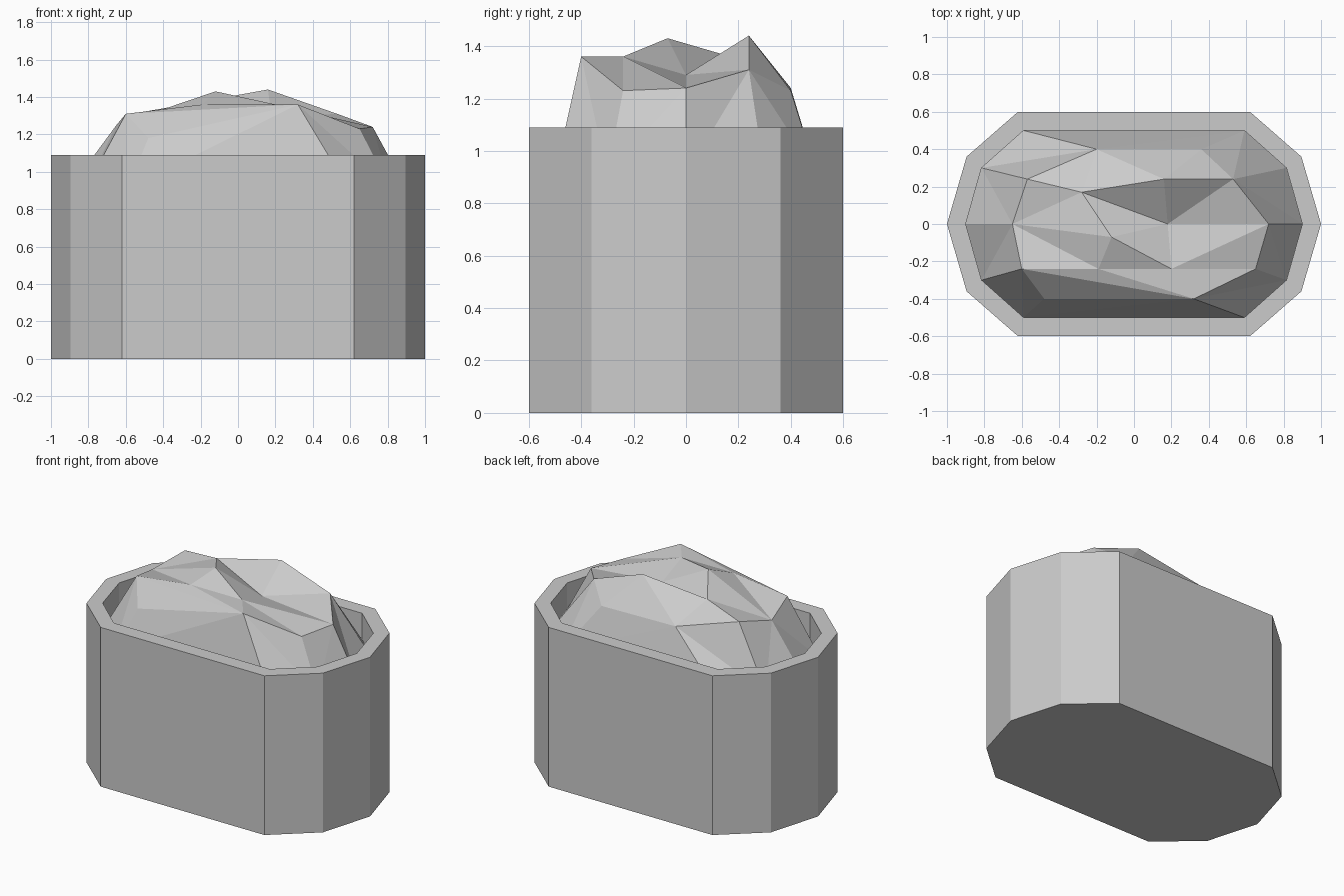
import bpy
import bmesh

if "Cube" in bpy.data.objects:
    bpy.data.objects.remove(bpy.data.objects["Cube"], do_unlink=True)

stone = bpy.data.materials.new("light grey")
stone.use_nodes = True
colour = (0.6, 0.6, 0.6, 1)
stone.diffuse_color = colour
stone.node_tree.nodes["Principled BSDF"].inputs["Base Color"].default_value = colour

RIM_Z = 1.09
FILL_Z = 0.91


def ring(tip, shoulder, corner):
    """Ten-sided outline, counter-clockwise from the +x tip."""
    quarter = [shoulder, corner]
    left = [(-x, y) for x, y in reversed(quarter)]
    half = [(tip, 0)] + quarter + left
    return half + [(-x, -y) for x, y in half]


def finish(name, bm):
    bmesh.ops.recalc_face_normals(bm, faces=bm.faces)
    mesh = bpy.data.meshes.new(name)
    bm.to_mesh(mesh)
    bm.free()
    mesh.materials.append(stone)
    obj = bpy.data.objects.new(name, mesh)
    bpy.context.collection.objects.link(obj)
    return obj


outer = ring(1, (0.895, 0.36), (0.62, 0.6))
inner = ring(0.9, (0.815, 0.3), (0.59, 0.5))

# Tub: floor, outer wall, flat rim, inner wall
bm = bmesh.new()
levels = [(outer, 0), (outer, RIM_Z), (inner, RIM_Z), (inner, FILL_Z)]
loops = [[bm.verts.new((x, y, z)) for x, y in outline] for outline, z in levels]
bm.faces.new(loops[0])
for low, high in zip(loops, loops[1:]):
    for i in range(len(low)):
        j = (i + 1) % len(low)
        bm.faces.new((low[i], low[j], high[j], high[i]))
bm.faces.new(loops[-1])
finish("tub", bm)

# Mound: shoulder points a-j follow the rim, k-p are the top points
points = {
    "a": (0.72, 0, 1.24), "b": (0.53, 0.24, 1.31),
    "c": (0.36, 0.4, 1.23), "d": (-0.2, 0.4, 1.24),
    "e": (-0.57, 0.24, 1.31), "f": (-0.65, 0, 1.25),
    "g": (-0.6, -0.24, 1.31), "h": (-0.48, -0.4, 1.18),
    "i": (0.32, -0.4, 1.36), "j": (0.65, -0.24, 1.23),
    "k": (0.16, 0.24, 1.44), "l": (-0.28, 0.17, 1.36),
    "m": (-0.12, -0.07, 1.43), "n": (0.18, 0, 1.29),
    "o": (0.2, -0.24, 1.36), "p": (-0.19, -0.24, 1.36),
}
bm = bmesh.new()
v = {key: bm.verts.new(co) for key, co in points.items()}
base = [bm.verts.new((x, y, FILL_Z)) for x, y in inner]
shoulder = [v[key] for key in "abcdefghij"]

# Sloping skirt between the rim and the shoulder, split along one diagonal
split_from_near_base = "acehj"
for i, key in enumerate("abcdefghij"):
    j = (i + 1) % len(base)
    if key in split_from_near_base:
        bm.faces.new((base[i], base[j], shoulder[j]))
        bm.faces.new((base[i], shoulder[j], shoulder[i]))
    else:
        bm.faces.new((base[i], base[j], shoulder[i]))
        bm.faces.new((base[j], shoulder[j], shoulder[i]))

# Faceted top
for tri in ("elf edl dkl dck cbk kbn lkn ban lnm flm fmp fpg "
            "pmo mno nao aoj oji poi gpi ghi").split():
    bm.faces.new([v[key] for key in tri])
finish("mound", bm)
